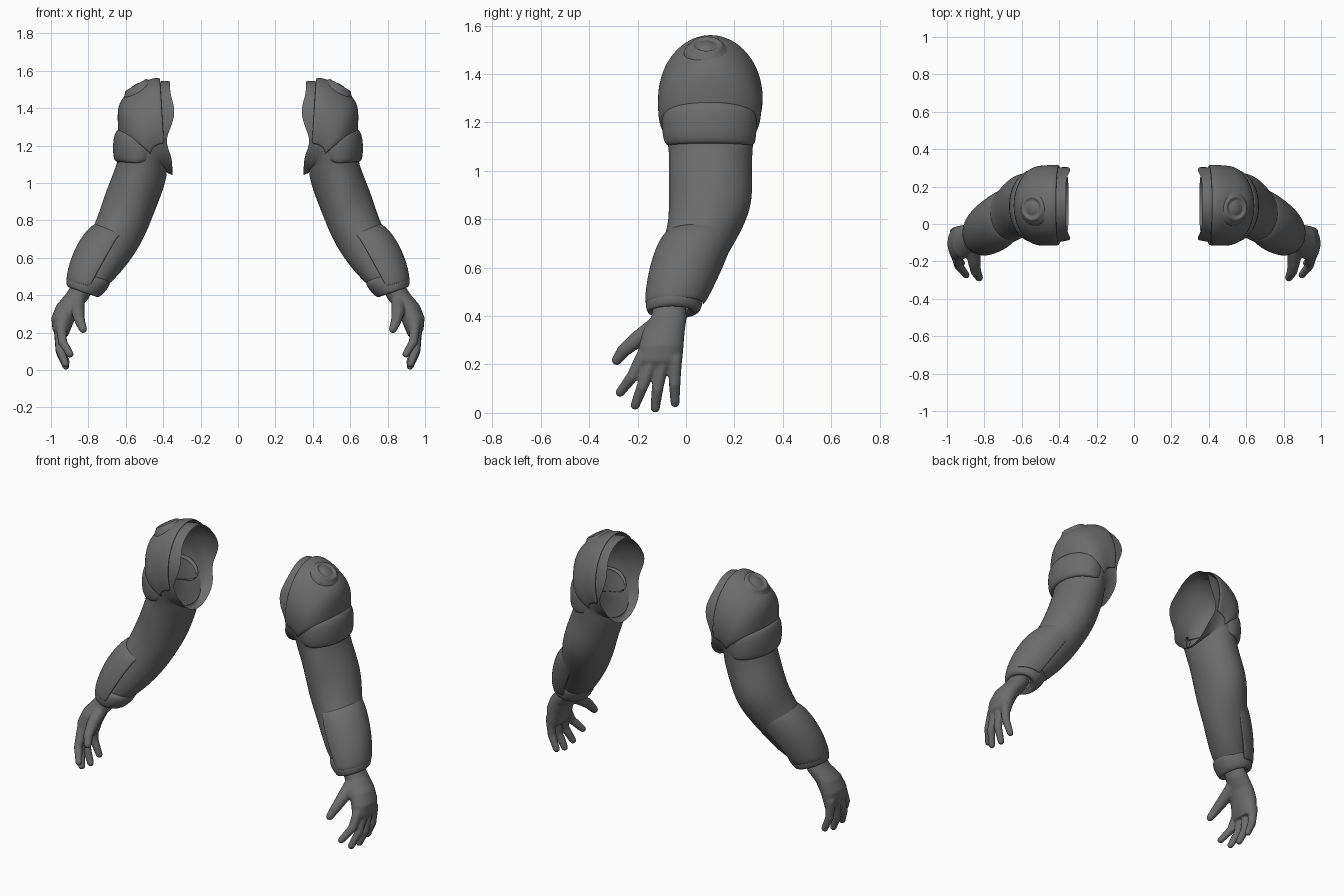
import bpy, bmesh, math
from math import sin, cos, pi, exp
from mathutils import Vector

cube = bpy.data.objects.get("Cube")
if cube:
    bpy.data.objects.remove(cube)

grey = bpy.data.materials.new("dark grey")
grey.use_nodes = True
grey.diffuse_color = (0.15, 0.15, 0.15, 1)
grey.node_tree.nodes["Principled BSDF"].inputs["Base Color"].default_value = (0.15, 0.15, 0.15, 1)


def finish(name, bm, subsurf=1, thickness=0, remesh=0):
    """Turn a bmesh of the left arm's part into a smooth, mirrored object."""
    bmesh.ops.recalc_face_normals(bm, faces=bm.faces)
    mesh = bpy.data.meshes.new(name)
    bm.to_mesh(mesh)
    bm.free()
    mesh.materials.append(grey)
    obj = bpy.data.objects.new(name, mesh)
    bpy.context.collection.objects.link(obj)
    if remesh:
        mod = obj.modifiers.new("Blend", 'REMESH')
        mod.mode = 'VOXEL'
        mod.voxel_size = remesh
        mod.use_smooth_shade = True
        mod = obj.modifiers.new("Soften", 'SMOOTH')
        mod.factor, mod.iterations = 0.5, 5
    if thickness:
        mod = obj.modifiers.new("Thickness", 'SOLIDIFY')
        mod.thickness, mod.offset = thickness, 0
    if subsurf:
        mod = obj.modifiers.new("Subdivision", 'SUBSURF')
        mod.levels = mod.render_levels = subsurf
    mod = obj.modifiers.new("Mirror", 'MIRROR')
    mod.use_mirror_merge = False
    for poly in mesh.polygons:
        poly.use_smooth = True
    return obj


def loft(bm, rings, span=pi, seg=32, caps=False, shape=None):
    """Skin rings given as inner x, z, outer x, z, and y from, to; angle 0 is the outer side."""
    closed = span >= pi
    count = seg if closed else seg + 1
    rows = []
    for i, (xi, zi, xo, zo, y0, y1) in enumerate(rings):
        row = []
        for k in range(count):
            t = -span + 2 * span * k / seg
            p = Vector(((xi + xo) / 2 + (xo - xi) / 2 * cos(t),
                        (y0 + y1) / 2 + (y1 - y0) / 2 * sin(t),
                        (zi + zo) / 2 + (zo - zi) / 2 * cos(t)))
            row.append(bm.verts.new(shape(p, i, t) if shape else p))
        rows.append(row)
    for a, b in zip(rows, rows[1:]):
        for k in range(seg):
            j = (k + 1) % count
            bm.faces.new((a[k], a[j], b[j], b[k]))
    if caps:
        bm.faces.new(rows[0])
        bm.faces.new(rows[-1])


def tube(bm, points, r0, r1):
    """Tapered round-ended finger along a path."""
    pts = [Vector(p) for p in points]
    steps = 10
    for a, b, i in zip(pts, pts[1:], range(len(pts))):
        for s in range(steps + 1):
            f = (i + s / steps) / (len(pts) - 1)
            res = bmesh.ops.create_icosphere(bm, subdivisions=2, radius=r0 + (r1 - r0) * f)
            bmesh.ops.translate(bm, verts=res["verts"], vec=a.lerp(b, s / steps))


# Sleeve, from the open shoulder rim to the wrist
def cloth(p, i, t):
    if i == 0:
        p.x += 0.03 * exp(-((abs(t) - 1.85) / 0.25) ** 2) - 0.022 * exp(-((abs(t) - 1.2) / 0.3) ** 2)
    elif i > 6:
        p.y += 0.004 * sin(3 * t + 2.1 * i)
        p.x += 0.005 * sin(2 * t + 1.7 * i)
    return p


sleeve = [
    (.350, 1.04, .365, 1.545, -.09, .305),
    (.370, 1.05, .440, 1.550, -.10, .305),
    (.375, 1.05, .550, 1.490, -.10, .295),
    (.380, 1.06, .615, 1.420, -.10, .295),
    (.380, 1.07, .625, 1.300, -.09, .285),
    (.380, 1.07, .630, 1.200, -.08, .280),
    (.380, 1.04, .645, 1.110, -.07, .275),
    (.400, .970, .675, 1.040, -.07, .270),
    (.440, .850, .715, .920, -.07, .275),
    (.475, .765, .745, .830, -.075, .255),
    (.530, .660, .780, .760, -.09, .200),
    (.595, .560, .830, .670, -.12, .145),
    (.660, .480, .870, .570, -.14, .095),
    (.735, .420, .885, .470, -.14, .035),
]
bm = bmesh.new()
loft(bm, sleeve, shape=cloth)
finish("sleeve", bm, 2)

# Shoulder cap with a pointed skirt and a raised fold below the disc
def cap_shape(p, i, t):
    if i == 3:
        p.x += 0.018 * exp(-(t / 0.7) ** 2)
    p.z -= 0.02 * cos(2 * t) * (i == 5)
    return p


cap = [
    (.385, 1.05, .415, 1.557, -.108, .31),
    (.385, 1.05, .470, 1.555, -.11, .312),
    (.385, 1.06, .555, 1.505, -.11, .308),
    (.385, 1.07, .620, 1.435, -.11, .306),
    (.385, 1.08, .638, 1.340, -.105, .30),
    (.385, 1.08, .635, 1.270, -.095, .29),
]
bm = bmesh.new()
loft(bm, cap, span=1.95, shape=cap_shape)
finish("shoulder_cap", bm, 2, 0.012)

# Shoulder disc: stepped dish turned on a lathe
bm = bmesh.new()
profile = [(.095, -.025), (.088, -.004), (.074, .004), (.068, .016), (.058, .020),
           (.049, .014), (.043, .010), (.030, .017), (.012, .022)]
rows = [[bm.verts.new((r * cos(2 * pi * k / 32), r * sin(2 * pi * k / 32), z))
         for k in range(32)] for r, z in profile]
for a, b in zip(rows, rows[1:]):
    for k in range(32):
        j = (k + 1) % 32
        bm.faces.new((a[k], a[j], b[j], b[k]))
bm.faces.new(rows[-1])
turn = Vector((0.5, 0, 0.86)).to_track_quat('Z', 'Y').to_matrix()
bmesh.ops.rotate(bm, verts=bm.verts, cent=(0, 0, 0), matrix=turn)
bmesh.ops.translate(bm, verts=bm.verts, vec=(.538, .085, 1.508))
finish("shoulder_disc", bm, 1)

# Upper arm band, tapering toward its ends
def taper(p, i, t):
    f = max(0, (abs(t) - 1.3) / 1.1) ** 2
    p.z += (1.19 - p.z) * 0.75 * f
    return p


band = [
    (.41, 1.17, .610, 1.275, -.07, .26),
    (.40, 1.20, .640, 1.292, -.09, .285),
    (.395, 1.18, .662, 1.265, -.10, .293),
    (.395, 1.15, .670, 1.200, -.10, .293),
    (.40, 1.11, .667, 1.130, -.093, .288),
    (.41, 1.09, .650, 1.108, -.08, .28),
    (.42, 1.10, .610, 1.120, -.06, .25),
]
bm = bmesh.new()
loft(bm, band, span=2.4, shape=taper)
finish("upper_arm_band", bm, 2)

# Forearm guard, a plate on the outer side
guard = [
    (.550, .690, .735, .775, -.07, .185),
    (.550, .680, .755, .785, -.085, .200),
    (.565, .635, .805, .745, -.115, .180),
    (.605, .550, .862, .660, -.143, .145),
    (.660, .475, .900, .560, -.160, .105),
    (.705, .425, .915, .475, -.165, .070),
]
bm = bmesh.new()
loft(bm, guard, span=1.75)
finish("forearm_guard", bm, 2, 0.012)

# Rolled cuff around the wrist
cuff = [
    (.690, .485, .885, .520, -.14, .06),
    (.680, .470, .912, .505, -.163, .075),
    (.695, .435, .920, .475, -.168, .07),
    (.735, .392, .915, .445, -.163, .058),
    (.755, .385, .895, .437, -.15, .035),
    (.775, .410, .880, .455, -.13, .01),
]
bm = bmesh.new()
loft(bm, cuff)
finish("cuff", bm, 2)

# Hand: palm, thumb and four fingers blended into one skin
palm = [
    (.775, .430, .882, .465, -.135, .00),
    (.800, .380, .918, .410, -.145, .003),
    (.845, .325, .972, .345, -.180, -.005),
    (.872, .270, .998, .280, -.195, -.010),
    (.895, .215, .992, .215, -.208, -.015),
    (.910, .180, .970, .180, -.200, -.022),
]
fingers = [
    [(.945, -.180, .23), (.938, -.222, .15), (.898, -.272, .085)],
    [(.955, -.140, .22), (.952, -.180, .11), (.922, -.210, .032)],
    [(.957, -.095, .22), (.952, -.118, .10), (.920, -.127, .020)],
    [(.957, -.045, .22), (.950, -.047, .12), (.918, -.045, .042)],
]
bm = bmesh.new()
loft(bm, palm, seg=24, caps=True)
for path in fingers:
    tube(bm, path, .030, .020)
tube(bm, [(.860, -.120, .36), (.855, -.200, .305), (.845, -.255, .26), (.828, -.286, .218)], .042, .022)
finish("hand", bm, 0, remesh=0.006)
